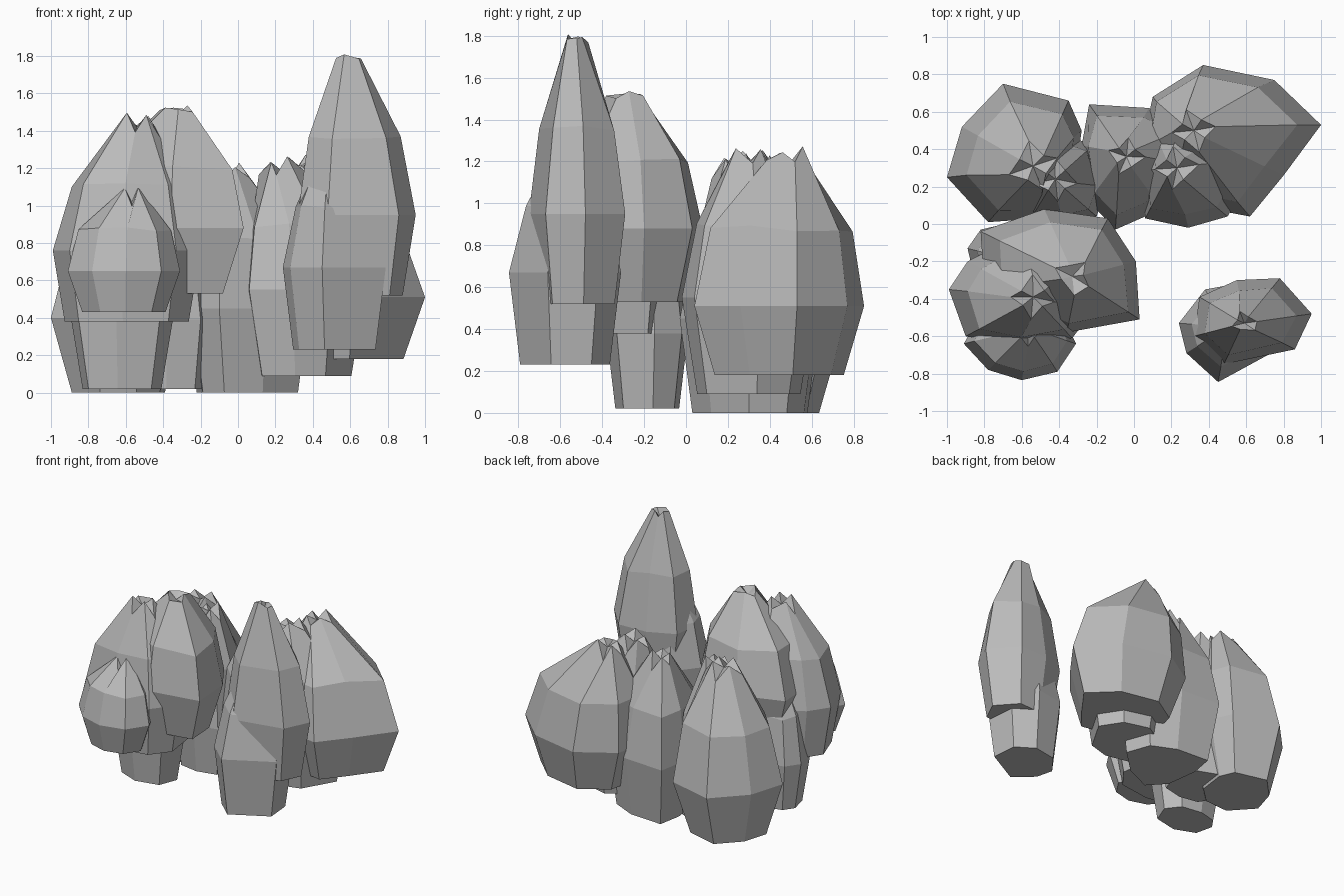
import bpy, bmesh, math, random

random.seed(4)
stone = bpy.data.materials.new("grey_stone")
stone.diffuse_color = (0.5, 0.5, 0.5, 1)


def rock(name, belt, tip, base_z, wide_z, base=0.8, shoulder=0.82, r=0.06, lean=0.25, notch=0.1):
    """Bud-shaped rock: flat base, wide belt outline, shoulder and a crumpled tip."""
    sides = len(belt)
    cx = (min(p[0] for p in belt) + max(p[0] for p in belt)) / 2
    cy = (min(p[1] for p in belt) + max(p[1] for p in belt)) / 2
    tx, ty, tz = tip
    bm = bmesh.new()

    def ring(z, scale, toward, jitter):
        vs = []
        for x, y in belt:
            ox, oy = cx + (tx - cx) * toward, cy + (ty - cy) * toward
            k = scale * (1 + random.uniform(-jitter, jitter))
            vs.append(bm.verts.new((ox + (x - cx) * k, oy + (y - cy) * k,
                                    z + random.uniform(-jitter, jitter) * 0.5)))
        return vs

    rings = [ring(base_z, base, 0, 0), ring(wide_z, 1, 0, 0),
             ring(wide_z + (tz - wide_z) * 0.48, shoulder, lean, 0.03)]
    # crumpled crown: alternating points and notches round a sunken centre
    crown = []
    for i, (x, y) in enumerate(belt):
        a = math.atan2(y - cy, x - cx)
        k = r * (1.0 if i % 2 else 1.7)
        drop = random.uniform(0, 0.04) if i % 2 else notch * random.uniform(0.7, 1.4)
        crown.append(bm.verts.new((tx + k * math.cos(a), ty + k * math.sin(a), tz - drop)))
    rings.append(crown)
    bm.faces.new(rings[0][::-1])
    for lo, hi in zip(rings, rings[1:]):
        for i in range(sides):
            j = (i + 1) % sides
            bm.faces.new((lo[i], lo[j], hi[j], hi[i]))
    mid = bm.verts.new((tx, ty, tz - 0.08))
    for i in range(sides):
        bm.faces.new((crown[i], crown[(i + 1) % sides], mid))
    bmesh.ops.recalc_face_normals(bm, faces=bm.faces)
    me = bpy.data.meshes.new(name)
    bm.to_mesh(me)
    bm.free()
    me.materials.append(stone)
    bpy.context.collection.objects.link(bpy.data.objects.new(name, me))


# separate tall spire
rock("spire_lower", [(0.79, -0.66), (0.77, -0.42), (0.6, -0.31), (0.38, -0.35), (0.24, -0.53), (0.28, -0.69), (0.45, -0.845)],
     (0.50, -0.55, 1.34), 0.23, 0.67, base=0.8, shoulder=0.72, r=0.04)
rock("spire_tall", [(0.95, -0.48), (0.78, -0.29), (0.55, -0.30), (0.35, -0.39), (0.32, -0.6), (0.48, -0.75), (0.86, -0.67)],
     (0.59, -0.53, 1.81), 0.52, 0.95, base=0.78, shoulder=0.76, r=0.04, notch=0.03)

# front left cluster
rock("front_bud", [(-0.31, -0.64), (-0.4, -0.45), (-0.6, -0.38), (-0.8, -0.45), (-0.91, -0.64), (-0.78, -0.78), (-0.6, -0.835), (-0.41, -0.79)],
     (-0.57, -0.57, 1.12), 0.43, 0.65, base=0.74, shoulder=0.82, r=0.05)
rock("front_left_rock", [(-0.2, -0.44), (-0.24, -0.15), (-0.6, -0.05), (-0.89, -0.2), (-0.99, -0.35), (-0.9, -0.6), (-0.62, -0.65), (-0.33, -0.61)],
     (-0.54, -0.39, 1.5), 0.38, 0.76, base=0.84, shoulder=0.8, r=0.07)
rock("front_big_rock", [(0.03, -0.51), (0.01, -0.2), (-0.14, 0.03), (-0.48, 0.08), (-0.82, -0.04), (-0.8, -0.35), (-0.36, -0.58)],
     (-0.33, -0.28, 1.56), 0.53, 0.88, base=0.74, shoulder=0.81, r=0.06, notch=0.05)
rock("front_pedestal", [(-0.35, -0.15), (-0.45, -0.02), (-0.65, 0.01), (-0.82, -0.03), (-0.89, -0.13), (-0.85, -0.3), (-0.65, -0.38), (-0.42, -0.33)],
     (-0.6, -0.2, 1.1), 0.02, 0.38, base=0.78)

# back left and middle
rock("back_left_rock", [(-0.28, 0.5), (-0.35, 0.66), (-0.7, 0.75), (-0.92, 0.52), (-1.0, 0.25), (-0.78, 0.01), (-0.5, 0.03), (-0.32, 0.2)],
     (-0.54, 0.31, 1.28), 0.0, 0.40, base=0.69, shoulder=0.8, r=0.08)
rock("back_inner_left_rock", [(-0.15, 0.2), (-0.22, 0.42), (-0.42, 0.5), (-0.6, 0.4), (-0.66, 0.2), (-0.55, 0.03), (-0.38, 0.0), (-0.2, 0.04)],
     (-0.42, 0.24, 1.25), 0.02, 0.39, base=0.85, shoulder=0.82, r=0.07)
rock("back_middle_rock", [(0.38, 0.3), (0.3, 0.52), (0.08, 0.62), (-0.24, 0.64), (-0.28, 0.42), (-0.24, 0.12), (-0.1, -0.03), (0.15, 0.08)],
     (-0.04, 0.36, 1.23), 0.0, 0.45, base=0.82, shoulder=0.8, r=0.06)

# back right cluster
rock("back_right_rock", [(1.0, 0.53), (0.75, 0.77), (0.37, 0.85), (0.1, 0.68), (0.04, 0.4), (0.2, 0.12), (0.62, 0.04), (0.8, 0.26)],
     (0.32, 0.50, 1.28), 0.18, 0.51, base=0.76, shoulder=0.82, r=0.07)
rock("back_inner_right_rock", [(0.68, 0.35), (0.55, 0.55), (0.3, 0.62), (0.1, 0.5), (0.04, 0.28), (0.06, 0.03), (0.29, -0.02), (0.5, 0.04)],
     (0.23, 0.30, 1.27), 0.09, 0.55, base=0.77, shoulder=0.8, r=0.07)
